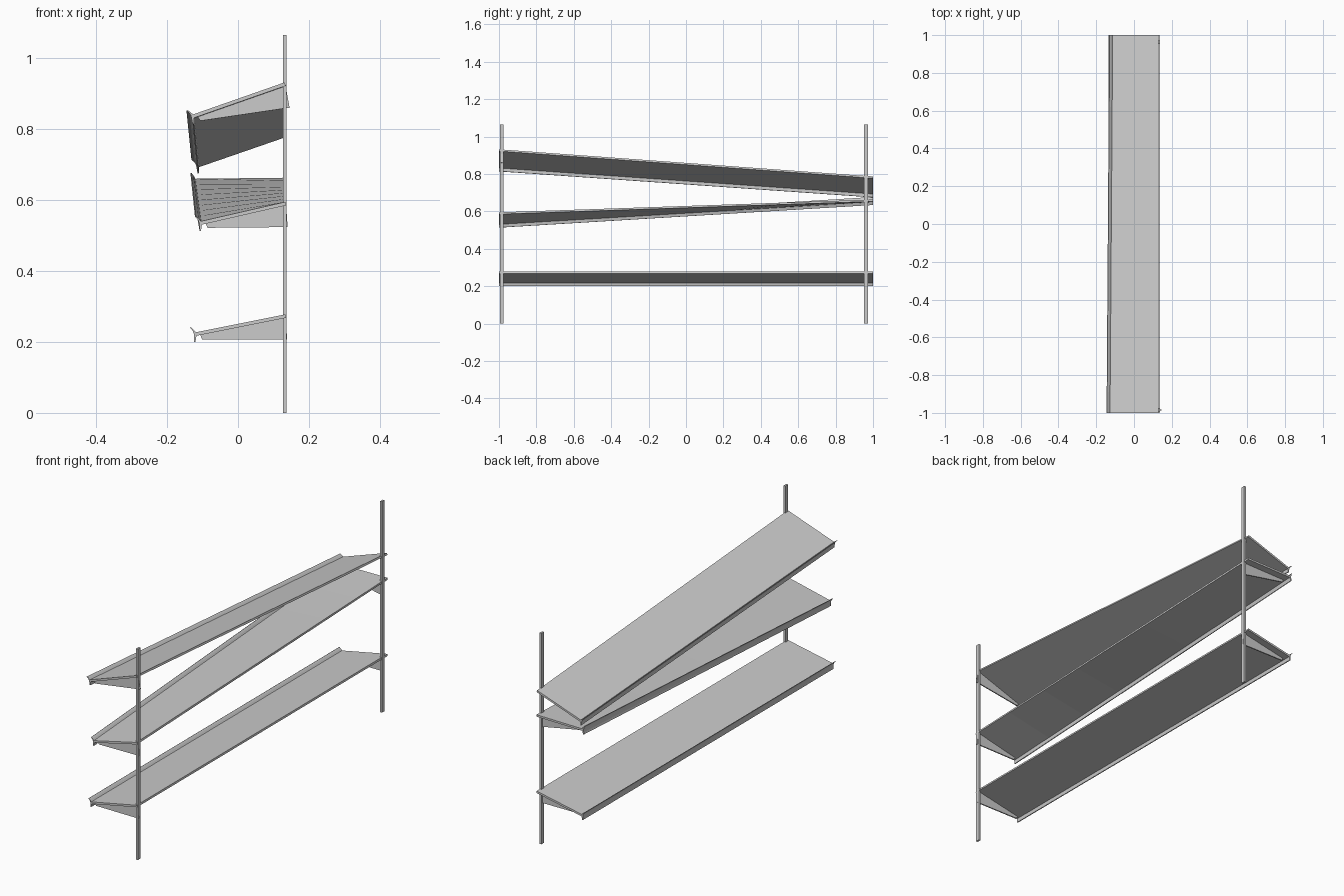
import bpy
import bmesh
from mathutils import Vector

cube = bpy.data.objects.get("Cube")
if cube:
    bpy.data.objects.remove(cube, do_unlink=True)

metal = bpy.data.materials.new("light_grey")
metal.use_nodes = True
grey = (0.6, 0.6, 0.6, 1)
metal.diffuse_color = grey
metal.node_tree.nodes["Principled BSDF"].inputs["Base Color"].default_value = grey


def loft(name, rings):
    """Skin a closed solid through rings of matching points."""
    bm = bmesh.new()
    loops = [[bm.verts.new(p) for p in ring] for ring in rings]
    n = len(loops[0])
    for a, b in zip(loops, loops[1:]):
        for i in range(n):
            j = (i + 1) % n
            bm.faces.new((a[i], a[j], b[j], b[i]))
    caps = [bm.faces.new(loops[0]), bm.faces.new(loops[-1])]
    bmesh.ops.triangulate(bm, faces=caps)
    bmesh.ops.recalc_face_normals(bm, faces=bm.faces)
    mesh = bpy.data.meshes.new(name)
    bm.to_mesh(mesh)
    bm.free()
    mesh.materials.append(metal)
    obj = bpy.data.objects.new(name, mesh)
    bpy.context.collection.objects.link(obj)
    return obj


def section(ends, y, shape):
    """Place a profile in the tilted shelf plane found at depth y."""
    t = (y + 1) / 2
    back, front = (Vector(ends[0][k]).lerp(Vector(ends[1][k]), t) for k in (0, 1))
    d = (front - back).normalized()
    n = Vector((d.y, -d.x))
    if n.y < 0:
        n = -n
    pts = [front + d * u + n * v for u, v in shape((front - back).length)]
    return [(p.x, y, p.y) for p in pts]


# Thin board with a flared lip along its low edge
def shelf_shape(length):
    lip = [(-.002, .005), (.003, .014), (.009, .022), (.012, .021),
           (.006, .012), (.004, 0), (.005, -.012), (.008, -.021),
           (.004, -.021), (0, -.01), (-.002, -.005)]
    return [(-length, .005)] + lip + [(-length, -.005)]


# Tapered bracket plate under the board
def bracket_shape(length):
    return [(-length, -.003), (-.012, -.003), (-.016, -.018),
            (.01 - length, -.066)]


# Each end: (back edge x, z), (front edge x, z)
level = ((.135, .273), (-.12, .222))
shelves = {
    "lower": (level, level),
    "middle": (((.135, .59), (-.105, .535)), ((.136, .658), (-.122, .655))),
    "upper": (((.133, .927), (-.127, .836)), ((.133, .782), (-.113, .697))),
}
post_y = {"front": -.985, "rear": .962}

for name, ends in shelves.items():
    steps = 8
    loft(name + "_shelf",
         [section(ends, -1 + 2 * i / steps, shelf_shape) for i in range(steps + 1)])
    for side, y in post_y.items():
        # The upper shelf has come off its rear bracket
        if (name, side) == ("upper", "rear"):
            continue
        plate = [section(ends, y + s, bracket_shape) for s in (-.003, .003)]
        loft(name + "_" + side + "_bracket", plate)

# Upright wall posts
for side, y in post_y.items():
    loft(side + "_post",
         [[(x, y + s, z) for x, s in
           ((.127, -.01), (.137, -.01), (.137, .01), (.127, .01))]
          for z in (0, 1.065)])
